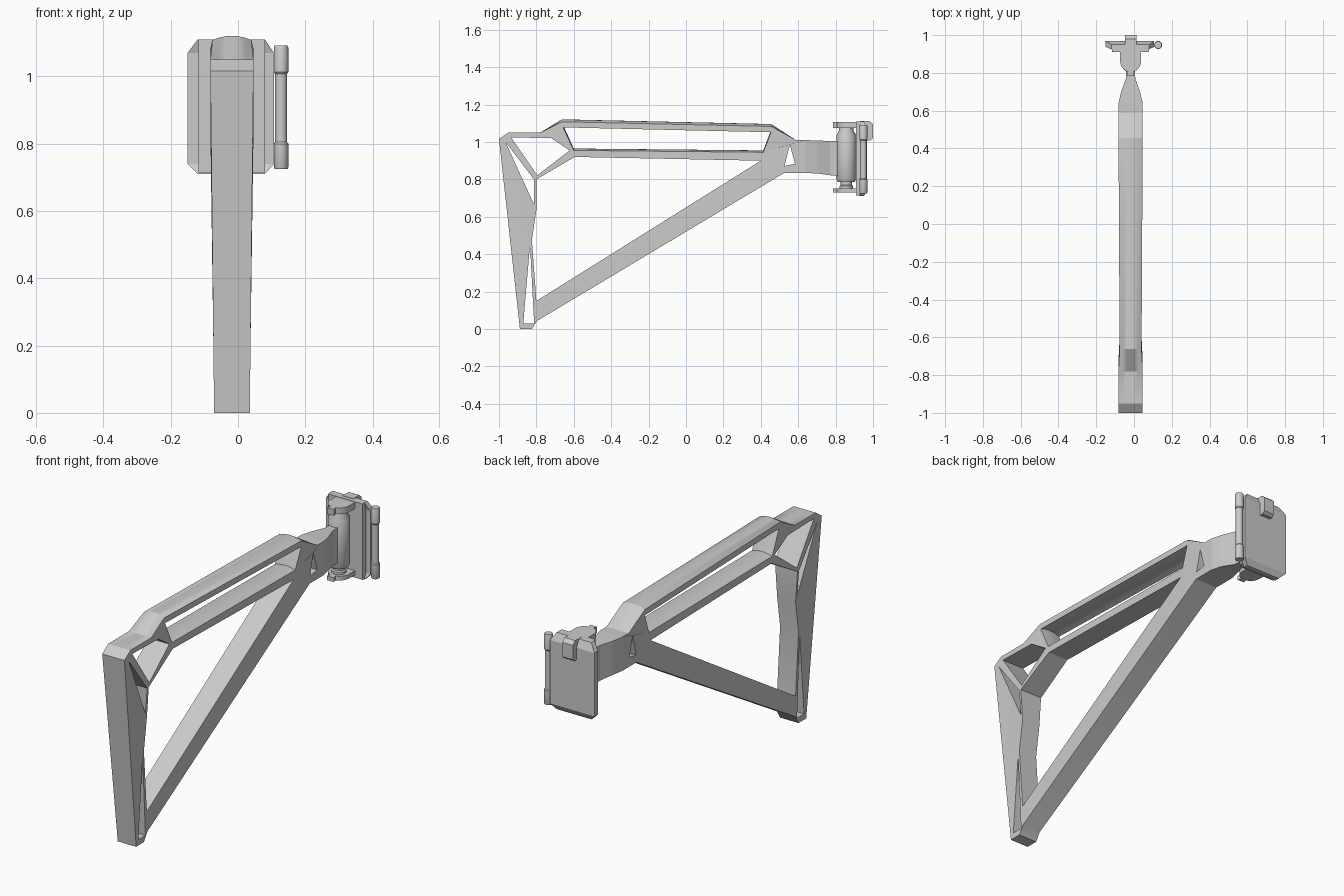
import bpy, bmesh, math
from mathutils import Vector
from mathutils.geometry import tessellate_polygon

if "Cube" in bpy.data.objects:
    bpy.data.objects.remove(bpy.data.objects["Cube"])

CX = -0.018  # centre line of the arm


def finish(name, bm, smooth=False):
    bmesh.ops.recalc_face_normals(bm, faces=bm.faces)
    me = bpy.data.meshes.new(name)
    bm.to_mesh(me)
    bm.free()
    ob = bpy.data.objects.new(name, me)
    bpy.context.collection.objects.link(ob)
    if smooth:
        bpy.ops.object.select_all(action='DESELECT')
        ob.select_set(True)
        bpy.context.view_layer.objects.active = ob
        bpy.ops.object.shade_smooth_by_angle(angle=math.radians(30))
    return ob


def loft(name, rings, smooth=False):
    """Skin a list of equal-length point rings and cap both ends."""
    bm = bmesh.new()
    vs = [[bm.verts.new(p) for p in r] for r in rings]
    n = len(rings[0])
    for a, b in zip(vs, vs[1:]):
        for i in range(n):
            j = (i + 1) % n
            bm.faces.new((a[i], a[j], b[j], b[i]))
    bm.faces.new(vs[0])
    bm.faces.new(vs[-1])
    return finish(name, bm, smooth)


def rect_z(z, x0, x1, y0, y1):
    return [(x0, y0, z), (x1, y0, z), (x1, y1, z), (x0, y1, z)]


def rect_y(y, half, z0, z1):
    return [(CX - half, y, z0), (CX + half, y, z0), (CX + half, y, z1), (CX - half, y, z1)]


def lathe(name, x, y, profile, n=24):
    rings = [[(x + r * math.cos(2 * math.pi * i / n), y + r * math.sin(2 * math.pi * i / n), z)
              for i in range(n)] for r, z in profile]
    return loft(name, rings, True)


# Truss frame: side outline with openings, widened across x; third value = crown height
outer = [(-1, 1.016, 0), (-.95, 1.05, 0), (-.78, 1.05, 0), (-.663, 1.108, .013),
         (.455, 1.083, .013), (.588, 1.01, 0), (.64, 1.01, 0), (.64, .834, 0),
         (.524, .834, 0), (-.797, .043, 0), (-.824, .0, 0), (-.888, .0, 0)]
openings = [
    [(-.657, 1.078, .013), (.455, 1.052, .013), (.413, .945, .01), (-.6, .955, .01)],
    [(-.595, .92, 0), (.40, .90, 0), (-.80, .15, 0), (-.824, .476, 0), (-.80, .636, 0), (-.80, .80, 0)],
    [(-.935, 1.025, 0), (-.72, 1.02, 0), (-.622, .955, 0), (-.795, .822, 0)],
    [(-.965, 1.0, 0), (-.813, .80, 0), (-.812, .665, 0)],
    [(-.834, .45, 0), (-.812, .03, 0), (-.87, .03, 0)],
    [(.555, .985, 0), (.583, .883, 0), (.527, .872, 0)],
]


def half_width(y, z):
    if z < .7:
        return .053
    return .064 if y < -.7 or y > .42 else .058


bm = bmesh.new()
loops = [outer] + openings
flat = [p for l in loops for p in l]
steps = 6
slices = []
for k in range(steps + 1):
    t = 2 * k / steps - 1
    slices.append([bm.verts.new((CX + half_width(y, z) * t, y, z + c * (1 - t * t))) for y, z, c in flat])
for a, b in zip(slices, slices[1:]):
    start = 0
    for l in loops:
        for i in range(len(l)):
            p, q = start + i, start + (i + 1) % len(l)
            bm.faces.new((a[p], a[q], b[q], b[p]))
        start += len(l)
for tri in tessellate_polygon([[Vector((y, z, 0)) for y, z, c in l] for l in loops]):
    for s in (slices[0], slices[-1]):
        bm.faces.new([s[i] for i in tri])
finish("truss_frame", bm, True)

# Neck narrowing towards the pivot
loft("neck", [rect_y(.64, .064, .834, 1.01), rect_y(.70, .05, .832, 1.008),
              rect_y(.77, .025, .822, 1.005), rect_y(.83, .022, .818, 1.005)])

# Pivot barrel
lathe("pivot_barrel", CX, .857, [(.036, .74), (.036, .765), (.03, .77), (.03, .785), (.045, .785),
                                 (.053, .80), (.053, 1.035), (.038, 1.062), (.038, 1.10)])


# Pivot lugs above and below the barrel
def lug(name, z0, z1):
    arc = [(CX + .055 * math.cos(a), .86 + .055 * math.sin(a))
           for a in [math.radians(180 + 15 * i) for i in range(13)]]
    nose = [(CX - .02, .786), (CX + .02, .786)]
    plan = arc[:6] + nose + arc[7:] + [(CX + .055, .92), (CX - .055, .92)]
    loft(name, [[(x, y, z) for x, y in plan] for z in (z0, z1)], True)


lug("upper_lug", 1.075, 1.108)
lug("lower_lug", .73, .752)

# Bracket plate and lipped mounting plate
loft("bracket_plate", [rect_z(.715, -.117, .08, .91, .938), rect_z(1.11, -.117, .08, .91, .938)])
loft("mounting_plate", [rect_z(.71, -.12, .08, .925, .95), rect_z(.74, -.15, .107, .938, .968),
                        rect_z(1.07, -.15, .107, .938, .968), rect_z(1.11, -.12, .08, .925, .95)])

# Clip hooked over the top of the plate
clip = [(.93, 1.095), (.93, 1.112), (.98, 1.112), (1.0, 1.095), (1.0, 1.02), (.985, 1.008), (.96, 1.008), (.95, 1.09)]
loft("top_clip", [[(x, y, z) for y, z in clip] for x in (CX - .03, CX + .03)])

# Side hinge tube with thicker ends
lathe("hinge_tube", .128, .948, [(.019, .725), (.0215, .73), (.0215, .80), (.018, .805), (.018, 1.008),
                                 (.0215, 1.013), (.0215, 1.086), (.019, 1.092)], 16)
